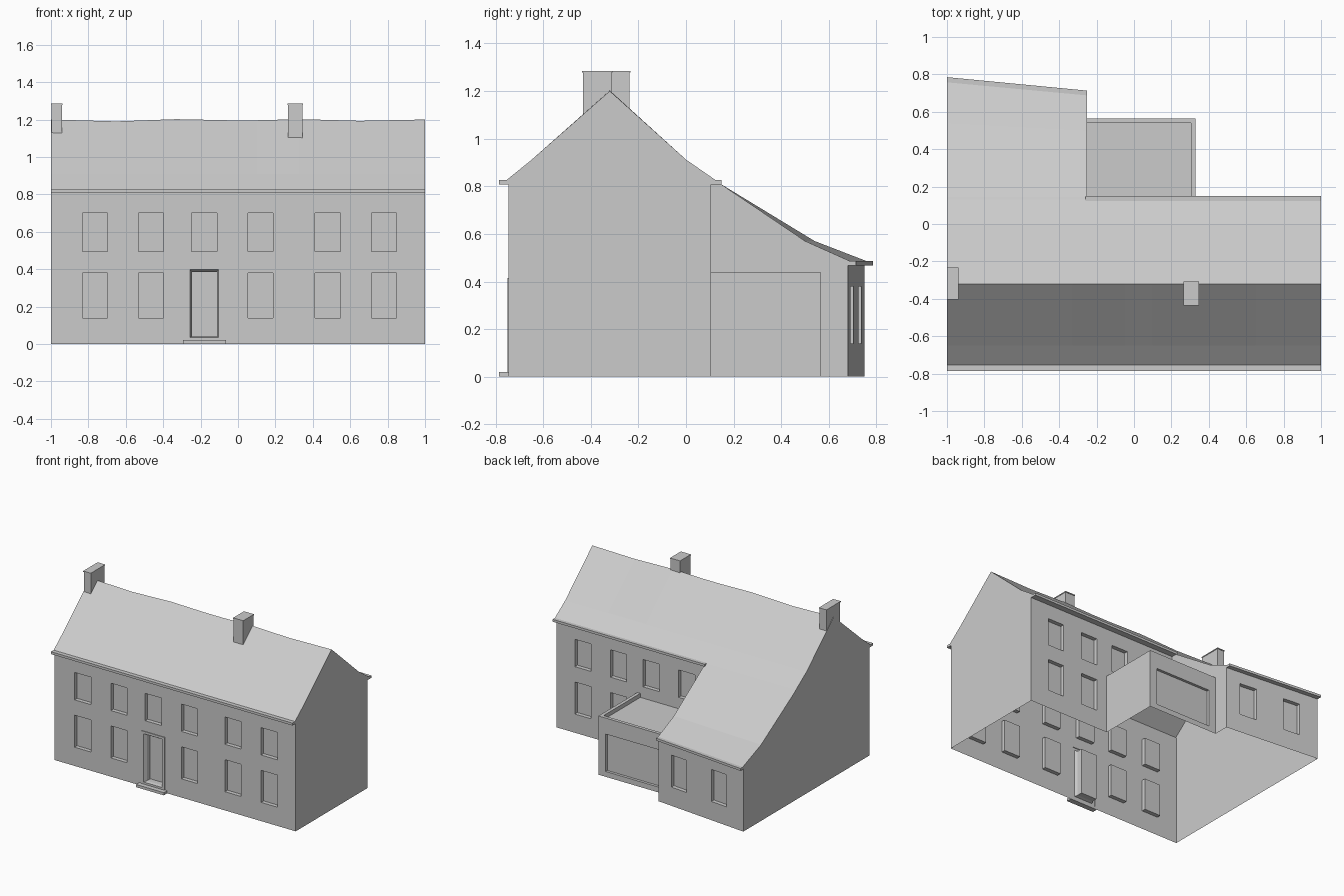
import bpy, bmesh
from mathutils import Vector

if "Cube" in bpy.data.objects:
    bpy.data.objects.remove(bpy.data.objects["Cube"])


def make(name, polys, out=None):
    """Object from a list of polygons, welded, with normals facing 'out'."""
    bm = bmesh.new()
    for p in polys:
        bm.faces.new([bm.verts.new(v) for v in p])
    bmesh.ops.remove_doubles(bm, verts=bm.verts, dist=1e-5)
    bmesh.ops.recalc_face_normals(bm, faces=bm.faces)
    if out:
        d = sum((f.normal * f.calc_area() for f in bm.faces), Vector()).dot(Vector(out))
        if d < 0:
            bmesh.ops.reverse_faces(bm, faces=bm.faces)
    me = bpy.data.meshes.new(name)
    bm.to_mesh(me)
    bm.free()
    ob = bpy.data.objects.new(name, me)
    bpy.context.collection.objects.link(ob)
    return ob


def strips(rows):
    """Quads between consecutive rows of points."""
    return [[a[i], a[i + 1], b[i + 1], b[i]]
            for a, b in zip(rows, rows[1:]) for i in range(len(a) - 1)]


def block(name, x0, x1, y0, y1, z0, z1, skew=0):
    """Box; its x1 end is shifted by 'skew' in y."""
    lo, hi = [[(x0, y0, z), (x1, y0 + skew, z), (x1, y1 + skew, z), (x0, y1, z)] for z in (z0, z1)]
    lo2, hi2 = lo + lo[:1], hi + hi[:1]
    return make(name, [lo, hi] + strips([lo2, hi2]))


def wall(name, a, b, h, holes, inward, depth=0.03):
    """Wall from a to b (x, y); holes are (x0, x1, z0, z1, has_pane)."""
    def pt(x, z, d=0):
        t = (x - a[0]) / (b[0] - a[0])
        return (x, a[1] + t * (b[1] - a[1]) + d * inward, z)
    xs = sorted({a[0], b[0], *[v for q in holes for v in q[:2]]})
    zs = sorted({0, h, *[v for q in holes for v in q[2:4]]})
    polys = []
    for x0, x1 in zip(xs, xs[1:]):
        for z0, z1 in zip(zs, zs[1:]):
            cx, cz = (x0 + x1) / 2, (z0 + z1) / 2
            if not any(q[0] < cx < q[1] and q[2] < cz < q[3] for q in holes):
                polys.append([pt(x0, z0), pt(x1, z0), pt(x1, z1), pt(x0, z1)])
    for x0, x1, z0, z1, pane in holes:
        if pane:
            # Reveal follows the wall's grid lines so the mesh stays welded
            gx = [x for x in xs if x0 <= x <= x1]
            gz = [z for z in zs if z0 <= z <= z1]
            ring = ([(x, z0) for x in gx] + [(x1, z) for z in gz[1:]]
                    + [(x, z1) for x in gx[-2::-1]] + [(x0, z) for z in gz[-2::-1]])
            polys += strips([[pt(*r) for r in ring], [pt(*r, depth) for r in ring]])
            polys.append([pt(*r, depth) for r in ring[:-1]])
    return make(name, polys, (0, -inward, 0))


LOW, HIGH = (0.14, 0.38), (0.495, 0.70)
W = 0.0675


def win(c, z):
    return (c - W, c + W, z[0], z[1], True)


# Front wall with windows and an opening for the door surround
cols = [-0.765, -0.465, -0.18, 0.12, 0.48, 0.78]
front = [win(c, HIGH) for c in cols] + [win(c, LOW) for c in cols if c != -0.18]
front.append((-0.277, -0.083, 0.02, 0.415, False))
wall("front_wall", (-1, -0.745), (1, -0.745), 0.81, front, 1)

# Rear wall, open where the flat-roofed extension joins
rear = [win(c, HIGH) for c in (0.78, 0.485, 0.215, -0.08)]
rear += [win(c, LOW) for c in (0.78, 0.485)]
rear.append((-0.25, 0.33, 0, 0.41, False))
wall("rear_wall", (-0.25, 0.105), (1, 0.105), 0.81, rear, -1)

# Slightly skewed rear wall of the wing
wall("wing_rear_wall", (-1, 0.75), (-0.25, 0.68), 0.48,
     [win(-0.43, LOW), win(-0.785, LOW)], -1)

# Gables and wing side wall
roof = [(-0.755, 0.825), (-0.65, 0.91), (-0.32, 1.2), (0.0, 0.912), (0.13, 0.822)]
wing_l = [(0.145, 0.81), (0.54, 0.57), (0.76, 0.485)]
wing_r = [(0.145, 0.81), (0.5, 0.57), (0.69, 0.485)]
right = [(0.105, 0), (-0.745, 0), (-0.745, 0.81)] + roof + [(0.105, 0.81)]
left = [(0.75, 0), (-0.745, 0), (-0.745, 0.81)] + roof + wing_l + [(0.75, 0.47)]
side = [(0.105, 0.41), (0.105, 0.838), (0.13, 0.822)] + wing_r + [
    (0.68, 0.47), (0.68, 0), (0.565, 0), (0.565, 0.41)]
for name, x, prof, out in (("right_gable", 1, right, 1), ("left_gable", -1, left, -1),
                           ("wing_side_wall", -0.25, side, 1)):
    make(name, [[(x, y, z) for y, z in prof]], (out, 0, 0))

# Main roof with a gently sagging ridge
sag = {-1: 0, -0.65: -0.01, -0.33: 0.002, -0.05: -0.004, 0.1: -0.004,
       0.33: 0.002, 0.65: -0.007, 1: 0}
make("main_roof", strips([[(x, y, z + (s if y == -0.32 else 0)) for x, s in sag.items()]
                          for y, z in roof]), (0, 0, 1))

# Wing roof continuing the rear slope
make("wing_roof", strips([[(-1, *l), (-0.25, *r)] for l, r in
                          zip(roof[-1:] + wing_l, roof[-1:] + wing_r)]), (0, 0, 1))

# Gutters
block("front_gutter", -1, 1, -0.785, -0.745, 0.808, 0.826)
block("rear_gutter", -0.26, 1, 0.105, 0.15, 0.808, 0.826)
block("wing_gutter", -1, -0.25, 0.75, 0.785, 0.468, 0.486, -0.072)

# Flat-roofed extension: walls, parapet and deck
wall("extension_rear_wall", (-0.25, 0.565), (0.33, 0.565), 0.44,
     [(-0.19, 0.27, 0.04, 0.32, True)], -1, 0.02)
make("extension_side_wall", [[(0.33, 0.105, 0), (0.33, 0.565, 0),
                              (0.33, 0.565, 0.44), (0.33, 0.105, 0.44)]], (1, 0, 0))
outer = [(-0.25, 0.565), (0.33, 0.565), (0.33, 0.105)]
inner = [(-0.25, 0.54), (0.305, 0.54), (0.305, 0.105)]
make("extension_parapet_and_deck",
     strips([[(*p, 0.44) for p in outer], [(*p, 0.44) for p in inner], [(*p, 0.41) for p in inner]])
     + [[(*p, 0.41) for p in inner + [(-0.25, 0.105)]]], (0, 0, 1))

# Door surround: splayed frame, reveal and door leaf
def frame(x0, x1, z0, z1, y):
    return [(x0, y, z0), (x1, y, z0), (x1, y, z1), (x0, y, z1), (x0, y, z0)]


rows = [frame(-0.277, -0.083, 0.02, 0.415, -0.745), frame(-0.277, -0.083, 0.02, 0.415, -0.75),
        frame(-0.257, -0.103, 0.035, 0.397, -0.75), frame(-0.245, -0.113, 0.04, 0.385, -0.73),
        frame(-0.245, -0.113, 0.04, 0.385, -0.69)]
make("door_surround", strips(rows) + [rows[-1][:4]], (0, -1, 0))
block("door_step", -0.295, -0.065, -0.785, -0.745, 0, 0.02)

# Chimneys with thin caps
for n, x0, x1, y0, y1 in (("left", -0.998, -0.94, -0.4, -0.237), ("right", 0.267, 0.345, -0.432, -0.312)):
    block(n + "_chimney", x0, x1, y0, y1, 1.1, 1.278)
    block(n + "_chimney_cap", x0 - 0.002, x1 + 0.003, y0 - 0.004, y1 + 0.004, 1.278, 1.285)
